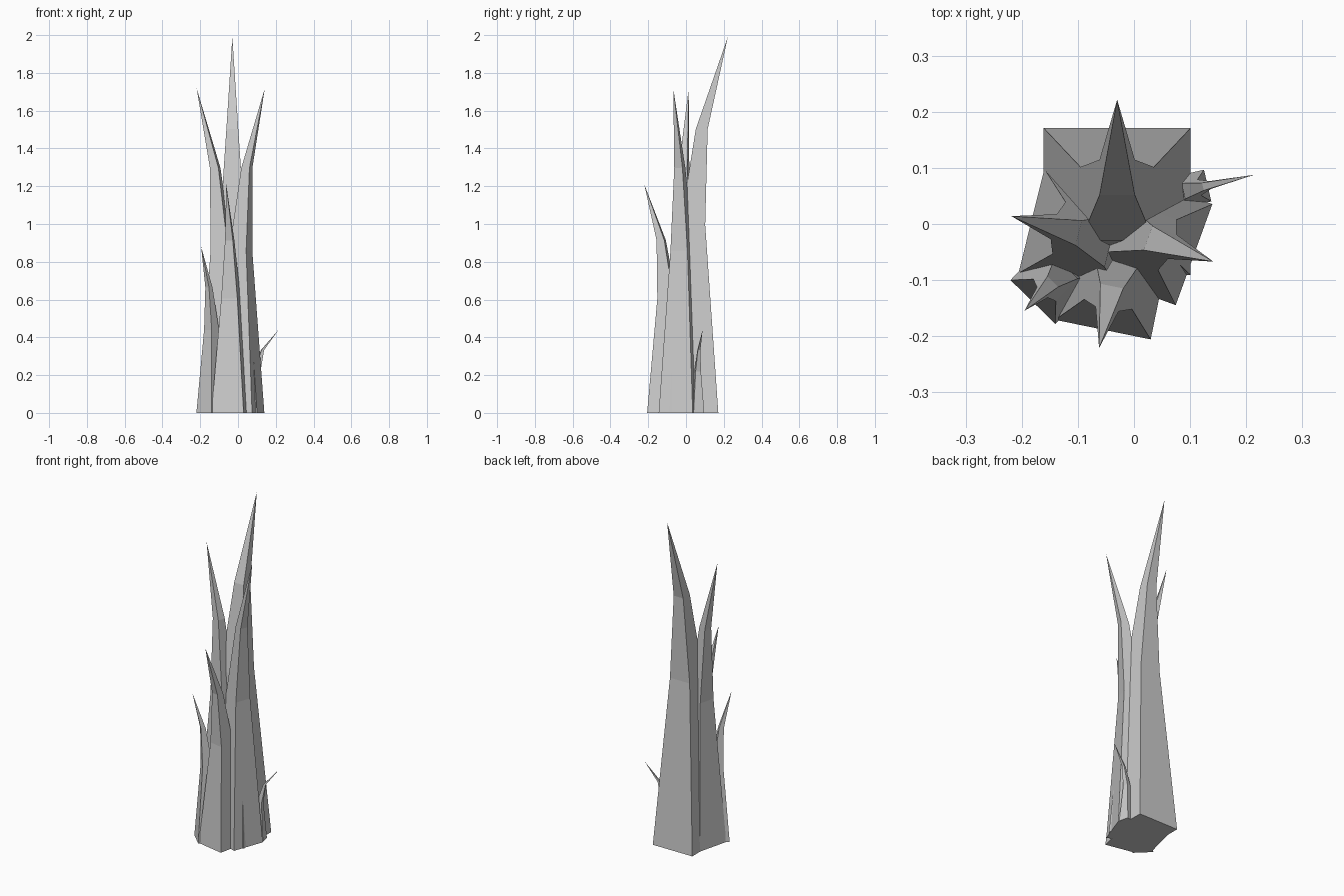
import bpy
import math
from mathutils import Matrix, Vector

if "Cube" in bpy.data.objects:
    bpy.data.objects.remove(bpy.data.objects["Cube"])

# Shared blade shape: height fraction, outward offset, half width (for base half width 1)
RINGS = [(0.0, 0.0, 1.0), (0.5, -0.03, 0.5), (0.755, 0.33, 0.24)]
TIP_OFFSET = 1.385


def blade(name, centre, angle, half, height, bend=1.0):
    """Four-sided tapering spike that bends outwards towards `angle` (degrees)."""
    verts, faces = [], []
    for frac, off, w in RINGS:
        for sx, sy in ((1, -1), (1, 1), (-1, 1), (-1, -1)):
            o = off * bend if off > 0 else off
            verts.append(Vector(((o + sx * w) * half, sy * w * half, frac * height)))
    verts.append(Vector((TIP_OFFSET * bend * half, 0, height)))
    faces.append((3, 2, 1, 0))
    for r in range(len(RINGS) - 1):
        for i in range(4):
            j = (i + 1) % 4
            faces.append((r * 4 + i, r * 4 + j, r * 4 + 4 + j, r * 4 + 4 + i))
    last, tip = (len(RINGS) - 1) * 4, len(verts) - 1
    for i in range(4):
        faces.append((last + i, last + (i + 1) % 4, tip))
    mesh = bpy.data.meshes.new(name)
    mesh.from_pydata(verts, [], faces)
    mesh.transform(Matrix.Translation((*centre, 0)) @ Matrix.Rotation(math.radians(angle), 4, 'Z'))
    mesh.update()
    obj = bpy.data.objects.new(name, mesh)
    bpy.context.collection.objects.link(obj)


# Tall blades
blade("back_spike", (-0.03, 0.04), 90, 0.131, 1.99)
blade("right_spike", (0.017, -0.022), -19.9, 0.0957, 1.717)
blade("left_spike", (-0.09, -0.018), 166, 0.0957, 1.717)
# Shorter blades
blade("front_spike", (-0.038, -0.103), 258.4, 0.087, 1.21)
blade("front_left_spike", (-0.141, -0.099), 225.7, 0.056, 0.88)
blade("small_right_spike", (0.103, 0.062), 13, 0.029, 0.44, bend=2.85)
